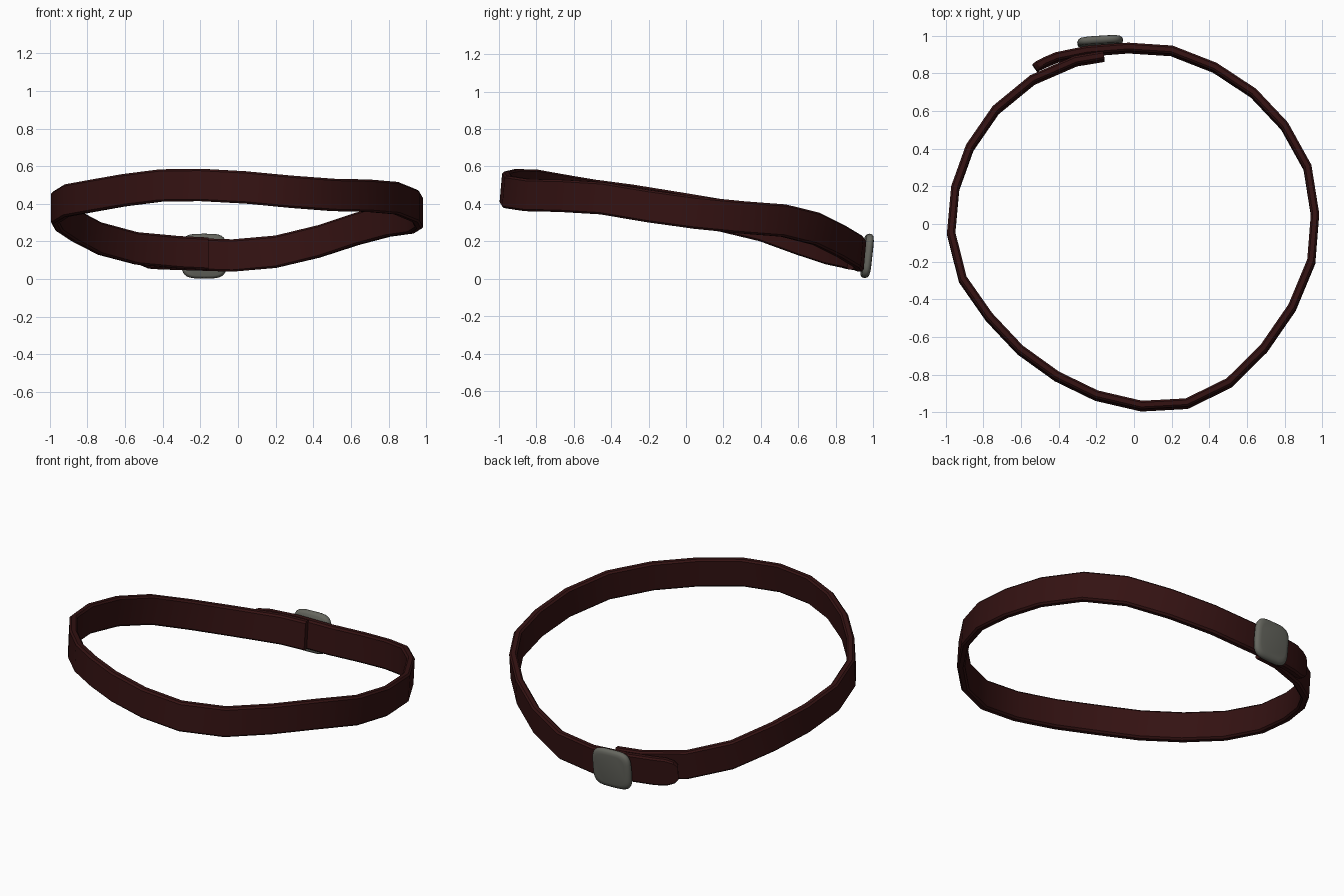
import bpy, bmesh, math
from mathutils import Vector

if "Cube" in bpy.data.objects:
    bpy.data.objects.remove(bpy.data.objects["Cube"])


def material(name, rgb):
    m = bpy.data.materials.new(name)
    m.diffuse_color = (*rgb, 1)
    m.use_nodes = True
    m.node_tree.nodes["Principled BSDF"].inputs["Base Color"].default_value = m.diffuse_color
    return m


leather = material("dark red leather", (0.034, 0.006, 0.006))
metal = material("grey metal", (0.13, 0.132, 0.112))


def finish(name, bm, mat, angle):
    bmesh.ops.recalc_face_normals(bm, faces=bm.faces)
    me = bpy.data.meshes.new(name)
    bm.to_mesh(me)
    bm.free()
    me.materials.append(mat)
    ob = bpy.data.objects.new(name, me)
    bpy.context.collection.objects.link(ob)
    bpy.ops.object.select_all(action='DESELECT')
    ob.select_set(True)
    bpy.context.view_layer.objects.active = ob
    bpy.ops.object.shade_smooth_by_angle(angle=math.radians(angle))
    return ob


def skin(bm, rings):
    """Join closed rings into a capped tube."""
    vs = [[bm.verts.new(p) for p in r] for r in rings]
    n = len(vs[0])
    for a, b in zip(vs, vs[1:]):
        for i in range(n):
            bm.faces.new((a[i], a[(i + 1) % n], b[(i + 1) % n], b[i]))
    bm.faces.new(vs[0])
    bm.faces.new(vs[-1])


# Strap path: x, y and middle height, from the inner end round to the tip
path = [(-.16, .89, .135), (-.31, .865, .142), (-.54, .765, .163), (-.735, .605, .215),
        (-.873, .405, .287), (-.95, .19, .338), (-.972, -.05, .378), (-.91, -.295, .417),
        (-.77, -.495, .443), (-.605, -.67, .472), (-.41, -.81, .497), (-.2, -.912, .5),
        (.04, -.968, .487), (.28, -.955, .464), (.505, -.845, .447), (.69, -.662, .443),
        (.84, -.445, .43), (.942, -.2, .388), (.962, .05, .353), (.922, .3, .328),
        (.8, .52, .311), (.635, .695, .267), (.43, .83, .2), (.2, .92, .145),
        (-.03, .935, .125), (-.25, .918, .132), (-.41, .885, .137), (-.47, .86, .138),
        (-.51, .84, .139), (-.527, .828, .139)]
tip_scale = {len(path) - 3: .96, len(path) - 2: .78, len(path) - 1: .5}

HALF_T, HALF_H, CH = .022, .086, .010
section = [(-HALF_T, -HALF_H + CH), (-HALF_T + CH, -HALF_H), (HALF_T - CH, -HALF_H),
           (HALF_T, -HALF_H + CH), (HALF_T, HALF_H - CH), (HALF_T - CH, HALF_H),
           (-HALF_T + CH, HALF_H), (-HALF_T, HALF_H - CH)]
rings = []
for i, p in enumerate(path):
    a, b = Vector(path[max(i - 1, 0)]), Vector(path[min(i + 1, len(path) - 1)])
    t = b - a
    t.z = 0
    t.normalize()
    out = Vector((t.y, -t.x, 0))          # outward side of the strap
    up = Vector((0, .09, 1))              # the whole loop leans slightly back
    s = tip_scale.get(i, 1)
    rings.append([Vector(p) + out * u + up * (v * s) for u, v in section])
bm = bmesh.new()
skin(bm, rings)
finish("strap", bm, leather, 30)

# Buckle: a rounded square plate with softened rims
centre = Vector((-.18, .97, .122))
right, up = Vector((1, .06, 0)), Vector((0, .11, 1))
depth = Vector((0, 1, 0))
rings = []
for d, s in [(-.022, .88), (-.014, .97), (0, 1), (.010, .97), (.018, .88), (.021, .75)]:
    ring = []
    for k in range(32):
        a = math.tau * k / 32
        c, n = math.cos(a), math.sin(a)
        x = math.copysign(abs(c) ** .5, c) * .122 * s
        z = math.copysign(abs(n) ** .5, n) * .119 * s
        ring.append(centre + right * x + up * z + depth * d)
    rings.append(ring)
bm = bmesh.new()
skin(bm, rings)
finish("buckle_plate", bm, metal, 50)
